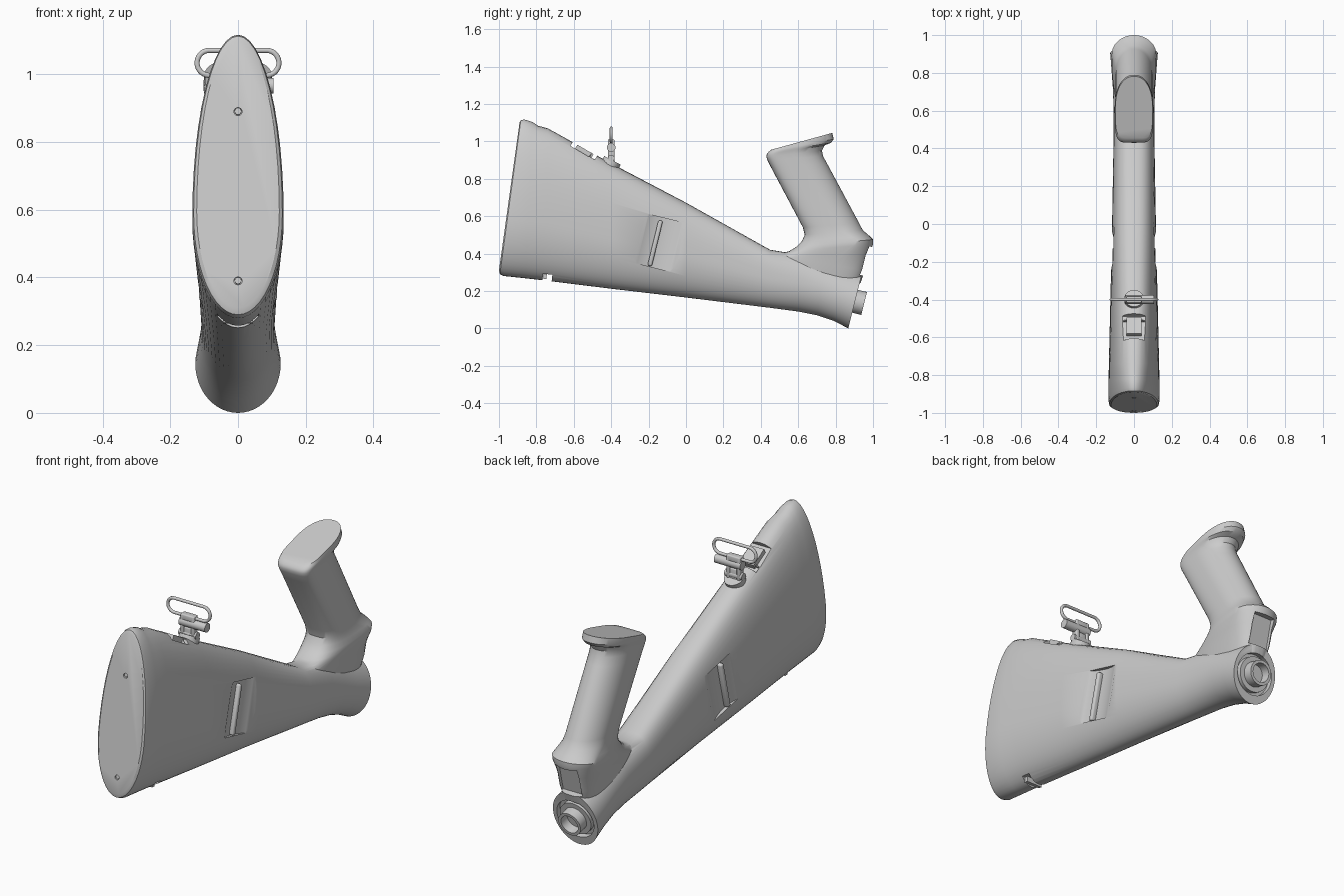
import bpy, bmesh, math
from mathutils import Vector

if "Cube" in bpy.data.objects:
    bpy.data.objects.remove(bpy.data.objects["Cube"])

grey = bpy.data.materials.new("neutral_grey")
grey.use_nodes = True
grey.diffuse_color = (0.6, 0.6, 0.6, 1)
grey.node_tree.nodes["Principled BSDF"].inputs["Base Color"].default_value = (0.6, 0.6, 0.6, 1)


def add_object(name, bm):
    bmesh.ops.recalc_face_normals(bm, faces=bm.faces)
    mesh = bpy.data.meshes.new(name)
    bm.to_mesh(mesh)
    bm.free()
    mesh.materials.append(grey)
    ob = bpy.data.objects.new(name, mesh)
    bpy.context.collection.objects.link(ob)
    return ob


def loft(name, stations, sides=48):
    """Each station: (y, z) start, (y, z) end, half width, widest point, start and end roundness."""
    bm = bmesh.new()
    rings = []
    for (ya, za), (yb, zb), w, mid, na, nb in stations:
        a, b = Vector((0, ya, za)), Vector((0, yb, zb))
        ring = []
        for i in range(sides):
            t = 2 * math.pi * i / sides
            c, s = math.cos(t), math.sin(t)
            n = nb if s > 0 else na
            x = w * math.copysign(abs(c) ** (2 / n), c)
            v = abs(s) ** (2 / n)
            f = mid + (1 - mid) * v if s > 0 else mid - mid * v
            ring.append(bm.verts.new(a.lerp(b, f) + Vector((x, 0, 0))))
        rings.append(ring)
    for p, q in zip(rings, rings[1:]):
        for i in range(sides):
            j = (i + 1) % sides
            bm.faces.new((p[i], p[j], q[j], q[i]))
    bm.faces.new(rings[0])
    bm.faces.new(rings[-1])
    return add_object(name, bm)


def cylinder(name, centre, axis, radius, depth, sides=32):
    bm = bmesh.new()
    bmesh.ops.create_cone(bm, cap_ends=True, segments=sides, radius1=radius, radius2=radius, depth=depth)
    ob = add_object(name, bm)
    ob.rotation_euler = Vector(axis).to_track_quat('Z', 'Y').to_euler()
    ob.location = centre
    return ob


def block(name, centre, size, tilt=0, bevel=0):
    bm = bmesh.new()
    bmesh.ops.create_cube(bm, size=1)
    bmesh.ops.scale(bm, vec=size, verts=bm.verts)
    if bevel:
        bmesh.ops.bevel(bm, geom=bm.edges[:], offset=bevel, segments=3, profile=0.5, affect='EDGES')
    ob = add_object(name, bm)
    ob.location, ob.rotation_euler = centre, (tilt, 0, 0)
    return ob


def combine(target, other, operation):
    bpy.context.view_layer.update()
    mod = target.modifiers.new(other.name, 'BOOLEAN')
    mod.object, mod.operation, mod.solver = other, operation, 'EXACT'
    bpy.context.view_layer.objects.active = target
    bpy.ops.object.modifier_apply(modifier=mod.name)
    bpy.data.objects.remove(other)


# Stock body, from the butt to the round front socket
stock = loft("stock_body", [
    ((-1.0, 0.31), (-0.89, 1.1), 0.122, 0.36, 2, 2),
    ((-0.995, 0.29), (-0.883, 1.113), 0.131, 0.36, 2, 2),
    ((-0.975, 0.28), (-0.865, 1.117), 0.135, 0.36, 2, 2),
    ((-0.86, 0.268), (-0.82, 1.103), 0.135, 0.36, 2, 2.1),
    ((-0.79, 0.26), (-0.79, 1.083), 0.134, 0.37, 2, 2.2),
    ((-0.74, 0.254), (-0.74, 1.07), 0.133, 0.37, 2, 2.3),
    ((-0.4, 0.212), (-0.4, 0.882), 0.125, 0.4, 2, 2.6),
    ((0.0, 0.165), (0.0, 0.672), 0.116, 0.45, 2, 2.8),
    ((0.45, 0.11), (0.45, 0.42), 0.108, 0.5, 2, 2.8),
    ((0.6, 0.09), (0.63, 0.39), 0.108, 0.5, 2, 2.4),
    ((0.7, 0.07), (0.74, 0.36), 0.112, 0.5, 2, 2),
    ((0.79, 0.04), (0.84, 0.32), 0.119, 0.5, 2, 2),
    ((0.868, 0.0), (0.94, 0.29), 0.126, 0.5, 2, 2),
])

# Hand grip, with its flared neck and end lip
grip = loft("hand_grip", [
    ((0.42, 0.34), (0.92, 0.2), 0.085, 0.6, 2, 3),
    ((0.45, 0.395), (0.955, 0.31), 0.1, 0.65, 2, 3),
    ((0.5, 0.4), (0.98, 0.39), 0.108, 0.7, 2.2, 2.2),
    ((0.55, 0.412), (1.0, 0.45), 0.118, 0.75, 2.4, 2),
    ((0.59, 0.436), (1.0, 0.475), 0.118, 0.75, 2.6, 2),
    ((0.62, 0.467), (0.98, 0.495), 0.11, 0.7, 2.8, 2),
    ((0.635, 0.5), (0.945, 0.525), 0.102, 0.6, 3, 2),
    ((0.625, 0.54), (0.927, 0.56), 0.098, 0.55, 3.2, 2),
    ((0.455, 0.86), (0.755, 0.88), 0.098, 0.5, 4, 2),
    ((0.435, 0.9), (0.733, 0.92), 0.098, 0.5, 4.5, 2),
    ((0.43, 0.918), (0.727, 0.95), 0.098, 0.5, 5, 2),
    ((0.432, 0.93), (0.74, 0.978), 0.1, 0.5, 5, 2.1),
    ((0.437, 0.938), (0.775, 0.992), 0.102, 0.5, 5, 2.2),
    ((0.443, 0.945), (0.79, 1.012), 0.102, 0.5, 5, 2.2),
    ((0.455, 0.955), (0.782, 1.045), 0.098, 0.5, 5, 2.2),
])
combine(stock, grip, 'UNION')

# Front socket groove and tang channel
axis = Vector((0, 0.97, -0.24)).normalized()
centre = Vector((0, 0.904, 0.145))
combine(stock, cylinder("socket_cut", centre + axis * 0.03, axis, 0.105, 0.11), 'DIFFERENCE')
combine(stock, block("tang_cut", (0, 0.985, 0.355), (0.12, 0.1, 0.16), -0.24), 'DIFFERENCE')
cylinder("socket_collar", centre - axis * 0.025, axis, 0.088, 0.05, 48)
tube = cylinder("socket_tube", centre, axis, 0.063, 0.1, 48)
combine(tube, cylinder("bore_cut", centre + axis * 0.03, axis, 0.048, 0.12, 48), 'DIFFERENCE')

# Side scoops with upright sling bars
lean = Vector((0, 0.24, 0.97))
for side in (-1, 1):
    scoop = cylinder("scoop_cut", (side * 0.345, -0.135, 0.455), lean, 0.255, 0.27, 96)
    combine(stock, scoop, 'DIFFERENCE')
    name = "right_sling_bar" if side < 0 else "left_sling_bar"
    block(name, (side * 0.098, -0.165, 0.455), (0.034, 0.024, 0.25), -0.24, 0.009)

# Comb notch, underside slot and butt screw holes
combine(stock, block("comb_cut", (0, -0.545, 0.985), (0.16, 0.115, 0.09), -0.53), 'DIFFERENCE')
combine(stock, block("swivel_cut", (0, -0.485, 0.935), (0.12, 0.03, 0.07), -0.53), 'DIFFERENCE')
block("comb_insert", (0, -0.55, 0.935), (0.08, 0.1, 0.05), -0.53)
combine(stock, block("slot_cut", (0, -0.745, 0.24), (0.18, 0.05, 0.1), -0.12), 'DIFFERENCE')
block("slot_pin", (0, -0.755, 0.28), (0.09, 0.02, 0.03), -0.12)
for z in (0.39, 0.89):
    y = -1.0 + 0.11 * (z - 0.31) / 0.79
    combine(stock, cylinder("screw_cut", (0, y, z), (0, 1, -0.14), 0.012, 0.03, 16), 'DIFFERENCE')
    cylinder("butt_screw", (0, y + 0.012, z), (0, 1, -0.14), 0.01, 0.012, 16)

# Swivel base, clip and crossbolts
cylinder("swivel_base", (0, -0.4, 0.885), (0, 0.47, 0.88), 0.05, 0.03)
for x in (-0.03, 0.03):
    block("swivel_cheek", (x, -0.4, 0.95), (0.02, 0.036, 0.12), 0, 0.006)
block("swivel_post", (0, -0.4, 0.91), (0.04, 0.03, 0.07), 0, 0.005)
block("swivel_bridge", (0, -0.4, 0.995), (0.08, 0.036, 0.03), 0, 0.006)
cylinder("release_bolt", (0.03, -0.4, 0.967), (1, 0, 0), 0.023, 0.15)
cylinder("hinge_pin", (0, -0.4, 0.91), (1, 0, 0), 0.018, 0.1)

# Wire sling loop
curve = bpy.data.curves.new("sling_loop", 'CURVE')
curve.dimensions, curve.bevel_depth, curve.bevel_resolution = '3D', 0.008, 3
spline = curve.splines.new('POLY')
spline.points.add(31)
for i, p in enumerate(spline.points):
    t = 2 * math.pi * (i + 0.5) / 32
    shift = math.copysign(0.084, math.cos(t))
    p.co = (shift + 0.037 * math.cos(t), -0.4, 1.034 + 0.037 * math.sin(t), 1)
spline.use_cyclic_u = True
curve.materials.append(grey)
bpy.context.collection.objects.link(bpy.data.objects.new("sling_loop", curve))

# Smooth shading with crisp edges
bpy.ops.object.select_all(action='DESELECT')
for ob in bpy.context.scene.objects:
    if ob.type == 'MESH':
        ob.select_set(True)
        bpy.context.view_layer.objects.active = ob
bpy.ops.object.shade_smooth_by_angle(angle=math.radians(32))
